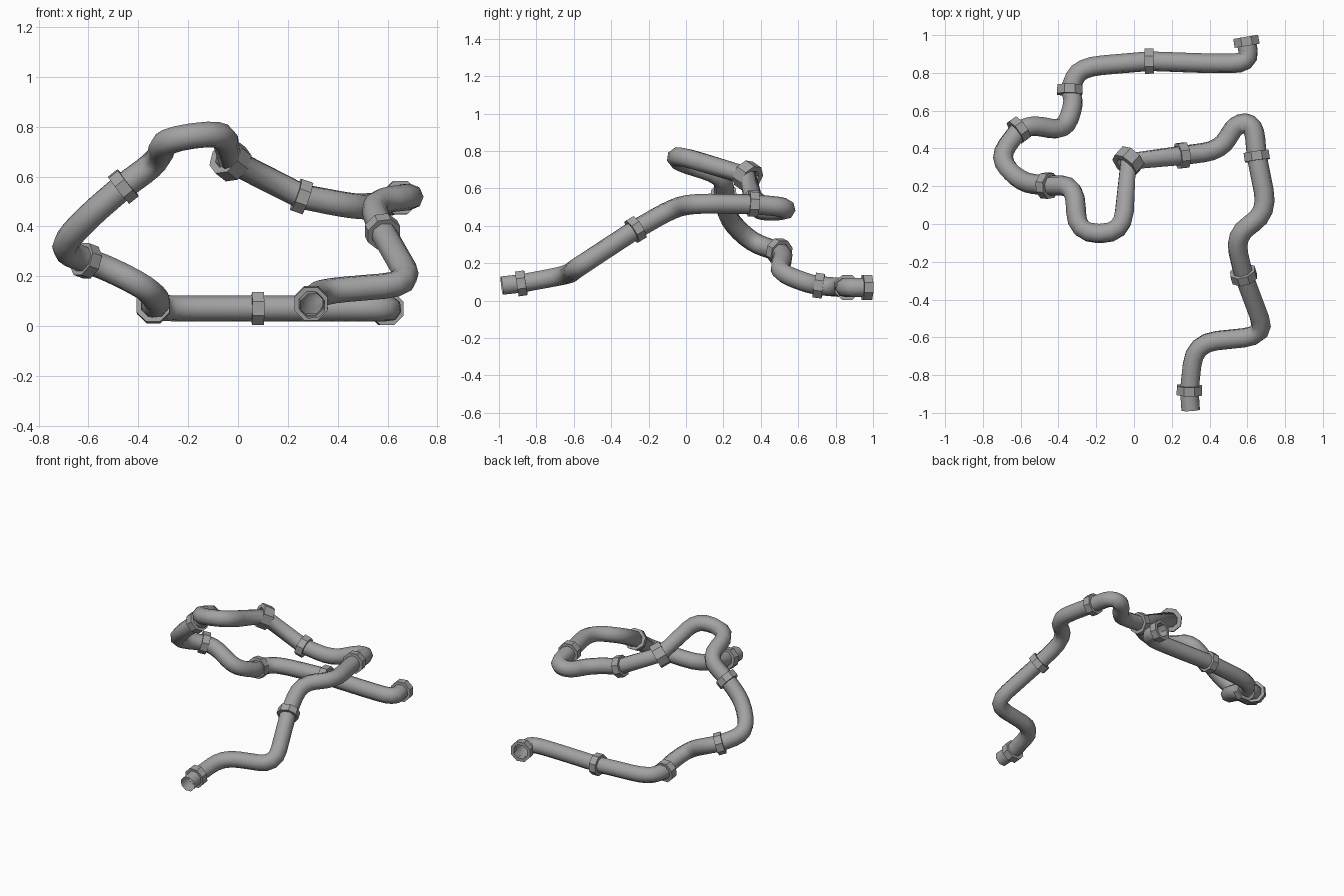
import bpy, bmesh, math
from mathutils import Vector

if "Cube" in bpy.data.objects:
    bpy.data.objects.remove(bpy.data.objects["Cube"])

grey = bpy.data.materials.new("pipe grey")
grey.diffuse_color = (0.36, 0.36, 0.36, 1)
grey.use_nodes = True
grey.node_tree.nodes["Principled BSDF"].inputs["Base Color"].default_value = grey.diffuse_color

# Corners of the pipe route in stretches; each stretch ends at a collar
STRETCHES = [
    [(.30, -.985, .08), (.293, -.88, .092)],
    [(.32, -.63, .138), (.70, -.59, .17), (.58, -.27, .38)],
    [(.53, -.06, .50), (.71, .06, .52), (.65, .36, .515)],
    [(.635, .53, .50), (.54, .535, .48), (.46, .39, .48), (.255, .363, .52)],
    [(-.03, .33, .665)],
    [(-.06, -.05, .78), (-.305, -.05, .745), (-.31, .203, .67), (-.46, .203, .56)],
    [(-.60, .22, .44), (-.72, .35, .31), (-.61, .498, .262)],
    [(-.53, .525, .235), (-.37, .49, .155), (-.315, .64, .095), (-.34, .71, .08)],
    [(-.29, .83, .07), (.08, .862, .07)],
    [(.40, .85, .07), (.615, .85, .07), (.592, .985, .07)],
]
SIDES = 8


def sweep(name, points, profile):
    """Sweep octagons along points; profile lists (point index, radius)."""
    n = len(points)
    tangents = [(points[min(i + 1, n - 1)] - points[max(i - 1, 0)]).normalized() for i in range(n)]
    normal = tangents[0].orthogonal().normalized()
    frames = []
    for t in tangents:
        normal = (normal - t * normal.dot(t)).normalized()
        frames.append((normal.copy(), t.cross(normal)))
    closed = profile[0] == profile[-1]
    bm = bmesh.new()
    rings = []
    for i, r in (profile[:-1] if closed else profile):
        u, v = frames[i]
        angles = [2 * math.pi * (k + .5) / SIDES for k in range(SIDES)]
        rings.append([bm.verts.new(points[i] + r * (u * math.cos(a) + v * math.sin(a))) for a in angles])
    if closed:
        rings.append(rings[0])
    for a, b in zip(rings, rings[1:]):
        for k in range(SIDES):
            j = (k + 1) % SIDES
            bm.faces.new((a[k], a[j], b[j], b[k]))
    if closed:
        bmesh.ops.recalc_face_normals(bm, faces=bm.faces)
    mesh = bpy.data.meshes.new(name)
    bm.to_mesh(mesh)
    bm.free()
    mesh.materials.append(grey)
    ob = bpy.data.objects.new(name, mesh)
    bpy.context.collection.objects.link(ob)
    return ob


# Route with every corner rounded, passing exactly through the collars
nodes, collar_at = [], []
for stretch in STRETCHES:
    nodes += [Vector(p) for p in stretch]
    collar_at.append(len(nodes) - 1)
path = [nodes[0]]
for i in range(1, len(nodes) - 1):
    c = nodes[i]
    if i in collar_at:
        path.append(c)
        continue
    before, after = nodes[i - 1] - c, nodes[i + 1] - c
    a = c + before.normalized() * min(.12, before.length * .47)
    b = c + after.normalized() * min(.12, after.length * .47)
    for t in (0, .25, .5, .75, 1):
        path.append(a * (1 - t) ** 2 + c * 2 * t * (1 - t) + b * t * t)
path.append(nodes[-1])

# Long bent pipe with open ends
pipe = sweep("pipe", path, [(i, .053) for i in range(len(path))])
pipe.data.polygons.foreach_set("use_smooth", [True] * len(pipe.data.polygons))

# Flat-sided collar ring at the end of every stretch
last = len(nodes) - 1
for number, i in enumerate(collar_at):
    p = nodes[i]
    direction = (p - nodes[i - 1]).normalized()
    if i < last:
        direction = (direction + (nodes[i + 1] - p).normalized()).normalized()
    else:
        p = p - direction * .018
    half, radius = (.035, .08) if number == 4 else (.024, .072)
    sweep("collar_%d" % (number + 1), [p - direction * half, p + direction * half],
          [(0, .05), (0, radius), (1, radius), (1, .05), (0, .05)])
